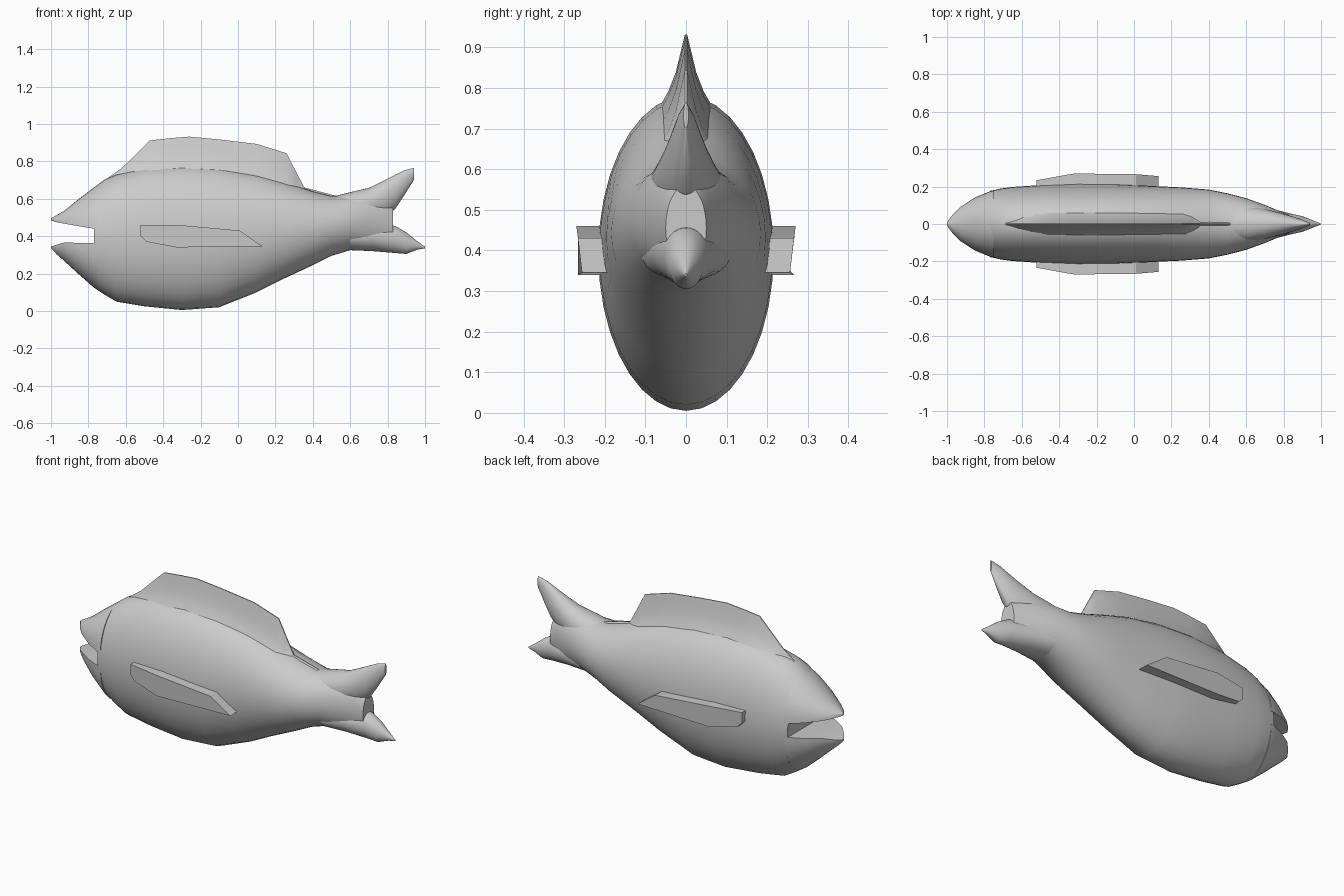
import bpy, bmesh
from math import sin, cos, pi, radians

if "Cube" in bpy.data.objects:
    bpy.data.objects.remove(bpy.data.objects["Cube"])


def finish(name, bm, angle=35):
    bmesh.ops.remove_doubles(bm, verts=bm.verts[:], dist=1e-5)
    bmesh.ops.recalc_face_normals(bm, faces=bm.faces[:])
    mesh = bpy.data.meshes.new(name)
    bm.to_mesh(mesh)
    bm.free()
    ob = bpy.data.objects.new(name, mesh)
    bpy.context.collection.objects.link(ob)
    bpy.ops.object.select_all(action='DESELECT')
    ob.select_set(True)
    bpy.context.view_layer.objects.active = ob
    bpy.ops.object.shade_smooth_by_angle(angle=radians(angle))
    return ob


def loft(name, rings, angle=35):
    bm = bmesh.new()
    loops = [[bm.verts.new(p) for p in ring] for ring in rings]
    n = len(loops[0])
    for a, b in zip(loops, loops[1:]):
        for i in range(n):
            j = (i + 1) % n
            bm.faces.new((a[i], a[j], b[j], b[i]))
    bm.faces.new(loops[0])
    bm.faces.new(loops[-1])
    return finish(name, bm, angle)


def ellipse(x, low, high, half, n=36):
    c, r = (low + high) / 2, (high - low) / 2
    return [(x, half * cos(2 * pi * i / n), c + r * sin(2 * pi * i / n)) for i in range(n)]


def half_ellipse(x, flat, peak, half, n=18):
    return [(x, half * cos(pi * i / n), flat + (peak - flat) * sin(pi * i / n))
            for i in range(n + 1)]


# body: x, bottom, top, half width
loft("body", [ellipse(*s) for s in (
    (-.77, .125, .66, .177), (-.71, .085, .705, .19), (-.65, .05, .73, .198),
    (-.5, .025, .765, .208), (-.3, .005, .78, .216), (-.1, .02, .77, .213),
    (.1, .10, .735, .203), (.25, .175, .69, .196), (.4, .245, .64, .184),
    (.5, .295, .615, .164), (.6, .325, .622, .138), (.7, .325, .625, .102),
    (.78, .335, .60, .068), (.83, .35, .56, .05))])

# jaws: x, mouth line, outer edge, half width
loft("upper_jaw", [half_ellipse(*s) for s in (
    (-.75, .435, .672, .18), (-.77, .44, .66, .175), (-.85, .453, .60, .142),
    (-.93, .467, .535, .09), (-.97, .475, .512, .05), (-1, .483, .495, .008))], 45)
loft("lower_jaw", [half_ellipse(*s) for s in (
    (-.75, .362, .112, .18), (-.77, .362, .125, .175), (-.85, .364, .195, .142),
    (-.93, .366, .268, .09), (-.97, .354, .304, .05), (-1, .345, .335, .008))], 45)

# tail lobes
loft("upper_tail_lobe", [ellipse(*s) for s in (
    (.5, .46, .61, .09), (.6, .46, .635, .095), (.7, .48, .658, .08),
    (.78, .50, .697, .06), (.84, .545, .728, .043), (.89, .62, .752, .027),
    (.94, .70, .765, .006))])
loft("lower_tail_lobe", [ellipse(*s) for s in (
    (.6, .325, .46, .11), (.72, .32, .47, .085), (.84, .31, .455, .055),
    (.9, .305, .42, .042), (.96, .328, .372, .018), (1, .335, .343, .002))])

# dorsal fin: x, base, ridge, half width of the flared base
def fin_section(x, base, ridge, half):
    h = ridge - base
    right = [(x, half, base), (x, half * .62, base + h * .25),
             (x, half * .36, base + h * .5), (x, half * .18, base + h * .78),
             (x, half * .04, ridge)]
    return right + [(px, -y, z) for px, y, z in reversed(right)]


loft("dorsal_fin", [fin_section(*s) for s in (
    (-.70, .66, .708, .05), (-.62, .70, .765, .065), (-.47, .73, .912, .07),
    (-.36, .74, .924, .07), (-.26, .745, .932, .07), (-.1, .735, .917, .07),
    (.1, .695, .893, .07), (.26, .645, .843, .07), (.31, .625, .745, .07),
    (.355, .60, .66, .07), (.52, .56, .617, .06))], 40)

# side fins, mirrored: x, z, outer distance
outline = [(-.52, .46, .234), (-.32, .46, .27), (.01, .43, .266), (.13, .345, .256),
           (-.33, .34, .266), (-.49, .37, .238), (-.52, .40, .234)]
bm = bmesh.new()
outer = [bm.verts.new((x, -d, z)) for x, z, d in outline]
inner = [bm.verts.new((x, -.16, z)) for x, z, d in outline]
bm.faces.new(outer)
bm.faces.new(inner)
for i in range(len(outline)):
    j = (i + 1) % len(outline)
    bm.faces.new((outer[i], outer[j], inner[j], inner[i]))
fins = finish("side_fins", bm, 20)
mirror = fins.modifiers.new("Mirror", 'MIRROR')
mirror.use_axis = (False, True, False)
